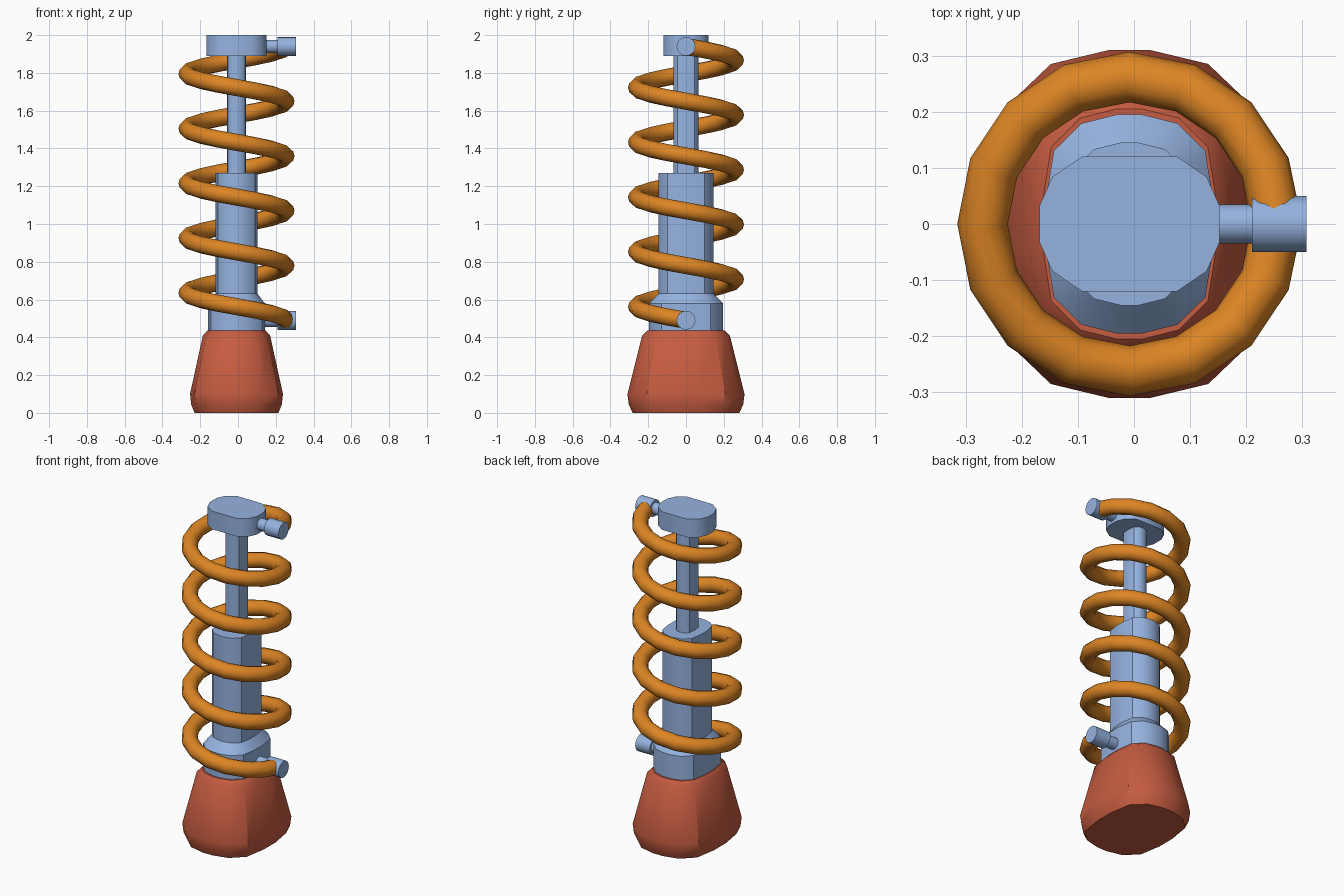
import bpy
import bmesh
import math
from mathutils import Matrix

if "Cube" in bpy.data.objects:
    bpy.data.objects.remove(bpy.data.objects["Cube"], do_unlink=True)

AXIS_X = -0.008
# Corner points of one quarter of each cross-section, as fractions of the radii
OVAL = [(1, 0.2), (0.9, 0.67), (0.57, 0.92), (0.15, 1)]
CLIPPED = [(1, 0.28), (0.86, 0.7), (0.53, 1)]


def material(name, color):
    mat = bpy.data.materials.new(name)
    mat.use_nodes = True
    mat.diffuse_color = (*color, 1)
    bsdf = mat.node_tree.nodes["Principled BSDF"]
    bsdf.inputs["Base Color"].default_value = (*color, 1)
    return mat


steel = material("steel blue", (0.30, 0.45, 0.74))
orange = material("spring orange", (0.72, 0.235, 0.018))
red = material("rubber red", (0.56, 0.107, 0.052))


def finish(obj, mat, angle=35):
    obj.data.materials.append(mat)
    bpy.ops.object.select_all(action="DESELECT")
    obj.select_set(True)
    bpy.context.view_layer.objects.active = obj
    bpy.ops.object.shade_smooth_by_angle(angle=math.radians(angle))


def mesh_object(name, bm, mat):
    bmesh.ops.recalc_face_normals(bm, faces=bm.faces)
    mesh = bpy.data.meshes.new(name)
    bm.to_mesh(mesh)
    bm.free()
    obj = bpy.data.objects.new(name, mesh)
    bpy.context.collection.objects.link(obj)
    finish(obj, mat)
    return obj


def full_section(quarter):
    """Mirror a quarter outline into a closed loop."""
    back = quarter[::-1]
    return (quarter + [(-x, y) for x, y in back]
            + [(-x, -y) for x, y in quarter] + [(x, -y) for x, y in back])


def loft(name, levels, mat, quarter=OVAL):
    """Stack scaled sections; levels are (z, x radius, y radius)."""
    bm = bmesh.new()
    section = full_section(quarter)
    rings = [[bm.verts.new((AXIS_X + x * rx, y * ry, z)) for x, y in section]
             for z, rx, ry in levels]
    n = len(section)
    for low, high in zip(rings, rings[1:]):
        for i in range(n):
            j = (i + 1) % n
            bm.faces.new((low[i], low[j], high[j], high[i]))
    bm.faces.new(rings[0][::-1])
    bm.faces.new(rings[-1])
    return mesh_object(name, bm, mat)


def peg(name, z, inner):
    """Thin neck with a thicker head, pointing to +x."""
    bm = bmesh.new()
    for x0, x1, r in ((inner, 0.215, 0.035), (0.21, 0.307, 0.05)):
        place = Matrix.Translation(((x0 + x1) / 2, 0, z)) @ Matrix.Rotation(math.pi / 2, 4, "Y")
        bmesh.ops.create_cone(bm, cap_ends=True, segments=16, radius1=r,
                              radius2=r, depth=x1 - x0, matrix=place)
    return mesh_object(name, bm, steel)


# Foot and central shaft
loft("rubber_foot", [(0, 0.222, 0.283), (0.045, 0.24, 0.303), (0.1, 0.246, 0.31),
                     (0.41, 0.178, 0.232), (0.435, 0.155, 0.205)], red)
loft("lower_collar", [(0.42, 0.15, 0.195), (0.58, 0.15, 0.195),
                      (0.635, 0.108, 0.143)], steel)
loft("outer_tube", [(0.6, 0.11, 0.145), (1.27, 0.11, 0.145)], steel)
loft("inner_rod", [(1.25, 0.05, 0.066), (1.9, 0.05, 0.066)], steel)
loft("top_cap", [(1.89, 0.16, 0.12), (2.0, 0.16, 0.12)], steel, CLIPPED)

# Pegs holding the spring ends
BOTTOM, TOP = 0.49, 1.94
peg("lower_peg", BOTTOM, 0.1)
peg("upper_peg", TOP, 0.13)

# Coil spring
TURNS, STEPS, RADIUS = 5, 16, 0.262
curve = bpy.data.curves.new("coil_spring", "CURVE")
curve.dimensions = "3D"
curve.twist_mode = "Z_UP"
curve.bevel_depth = 0.045
curve.bevel_resolution = 4
curve.use_fill_caps = True
count = TURNS * STEPS
spline = curve.splines.new("POLY")
spline.points.add(count)
for i, point in enumerate(spline.points):
    a = -2 * math.pi * i / STEPS
    z = BOTTOM + (TOP - BOTTOM) * i / count
    point.co = (AXIS_X + RADIUS * math.cos(a), RADIUS * math.sin(a), z, 1)
spring = bpy.data.objects.new("coil_spring", curve)
bpy.context.collection.objects.link(spring)
bpy.ops.object.select_all(action="DESELECT")
spring.select_set(True)
bpy.context.view_layer.objects.active = spring
bpy.ops.object.convert(target="MESH")
finish(bpy.context.view_layer.objects.active, orange, 50)
